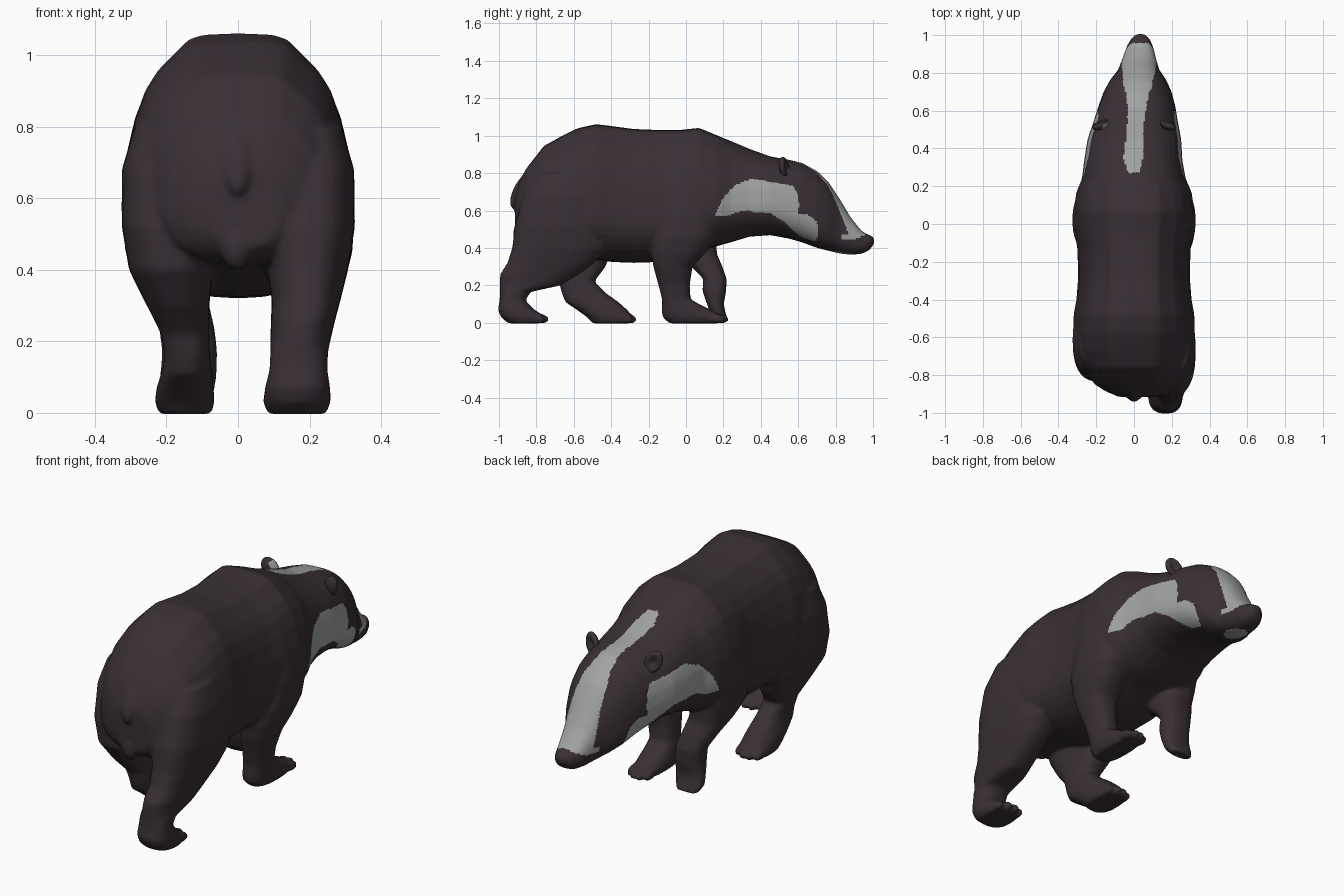
import bpy, bmesh, math
from mathutils import Vector, Matrix


def material(name, rgb):
    m = bpy.data.materials.new(name)
    m.diffuse_color = (*rgb, 1)
    return m


dark = material("dark fur", (0.041, 0.029, 0.036))
pale = material("pale grey fur", (0.36, 0.365, 0.365))


def sgn_pow(v, e):
    return math.copysign(abs(v) ** e, v)


def lookup(table, t):
    for (t0, v0), (t1, v1) in zip(table, table[1:]):
        if t0 <= t < t1:
            return v0 + (v1 - v0) * (t - t0) / (t1 - t0)
    return None


# Sideways drift of the spine along y: the head turns slightly to the right
spine = [(-2, 0.02), (-0.85, 0.018), (-0.7, 0), (0.2, 0), (0.35, -0.004), (0.5, 0.005),
         (0.6, 0.014), (0.8, 0.024), (1.0, 0.034), (2, 0.034)]
# Upper half of the trunk section: flat back, bevelled shoulder line
back = [(1, 0), (0.97, 0.28), (0.9, 0.5), (0.81, 0.67), (0.7, 0.785), (0.56, 0.88),
        (0.43, 0.965), (0.3, 0.992), (0, 1)]


def loft(bm, rings):
    """Skin a list of equal-length point rings and close both ends."""
    rows = [[bm.verts.new(p) for p in r] for r in rings]
    n = len(rows[0])
    for a, b in zip(rows, rows[1:]):
        for i in range(n):
            j = (i + 1) % n
            bm.faces.new((a[i], a[j], b[j], b[i]))
    bm.faces.new(rows[0][::-1])
    bm.faces.new(rows[-1])


def body_ring(y, w, top, bot, wide):
    cx, n = lookup(spine, y), 2 * (len(back) - 1)
    pts = []
    for i in range(2 * n):
        a = math.pi * i / n
        c, s = sgn_pow(math.cos(a), 0.86), sgn_pow(math.sin(a), 0.86)
        if i <= n and y < 0.2:
            k = min(i, n - i)
            c, s = back[k][0] * (1 if i <= n / 2 else -1), back[k][1]
        pts.append(Vector((cx + w * c, y, wide + s * ((top - wide) if s > 0 else (wide - bot)))))
    return pts


def leg_ring(z, y0, y1, x0, x1, n=24):
    pts = []
    for i in range(n):
        a = 2 * math.pi * i / n
        pts.append(Vector(((x0 + x1) / 2 + (x1 - x0) / 2 * sgn_pow(math.cos(a), 0.8),
                           (y0 + y1) / 2 + (y1 - y0) / 2 * sgn_pow(math.sin(a), 0.8), z)))
    return pts


def blob(bm, c, r, tilt=0):
    m = Matrix.Translation(c) @ Matrix.Rotation(tilt, 4, 'X') @ Matrix.Diagonal((*r, 1))
    return bmesh.ops.create_uvsphere(bm, u_segments=20, v_segments=14, radius=1, matrix=m)["verts"]


# Trunk, neck and head: y, half width, top, bottom, height of widest point
trunk = [(-0.915, 0.10, 0.69, 0.46, 0.58), (-0.885, 0.17, 0.77, 0.44, 0.58),
         (-0.85, 0.225, 0.83, 0.42, 0.58), (-0.76, 0.28, 0.945, 0.41, 0.58),
         (-0.67, 0.31, 0.995, 0.40, 0.58), (-0.58, 0.32, 1.04, 0.38, 0.58),
         (-0.48, 0.32, 1.062, 0.34, 0.58), (-0.40, 0.305, 1.052, 0.325, 0.58),
         (-0.28, 0.296, 1.036, 0.32, 0.58), (-0.13, 0.30, 1.03, 0.325, 0.58),
         (-0.04, 0.315, 1.03, 0.35, 0.60), (0.07, 0.32, 1.042, 0.39, 0.61),
         (0.17, 0.305, 1.0, 0.41, 0.62), (0.24, 0.275, 0.972, 0.43, 0.63),
         (0.34, 0.26, 0.93, 0.46, 0.64), (0.45, 0.248, 0.89, 0.468, 0.64),
         (0.55, 0.222, 0.872, 0.45, 0.62), (0.62, 0.205, 0.855, 0.43, 0.60),
         (0.70, 0.18, 0.812, 0.40, 0.56), (0.76, 0.15, 0.755, 0.385, 0.52),
         (0.82, 0.107, 0.665, 0.37, 0.48), (0.88, 0.088, 0.565, 0.363, 0.455),
         (0.94, 0.07, 0.49, 0.368, 0.43), (0.98, 0.05, 0.468, 0.388, 0.43),
         (1.006, 0.022, 0.457, 0.42, 0.44)]
bm = bmesh.new()
loft(bm, [body_ring(*r) for r in trunk])

# Legs, from the ground up: z, rear y, front y, x range
hind_right = [(-0.003, -0.95, -0.77, 0.085, 0.245), (0.03, -0.99, -0.75, 0.07, 0.26),
              (0.07, -1.006, -0.81, 0.075, 0.258), (0.12, -0.997, -0.86, 0.088, 0.25),
              (0.165, -0.994, -0.83, 0.09, 0.252), (0.20, -0.997, -0.67, 0.09, 0.258),
              (0.26, -0.994, -0.57, 0.092, 0.272), (0.32, -0.955, -0.49, 0.094, 0.288),
              (0.40, -0.93, -0.42, 0.08, 0.308), (0.52, -0.915, -0.42, 0.06, 0.327),
              (0.68, -0.87, -0.43, 0.06, 0.325), (0.80, -0.80, -0.46, 0.08, 0.29)]
hind_left = [(-0.003, -0.50, -0.29, -0.22, -0.075), (0.03, -0.53, -0.28, -0.233, -0.065),
             (0.07, -0.585, -0.315, -0.228, -0.068), (0.11, -0.645, -0.36, -0.215, -0.072),
             (0.16, -0.665, -0.43, -0.205, -0.078), (0.22, -0.68, -0.49, -0.215, -0.08),
             (0.30, -0.755, -0.43, -0.255, -0.08), (0.40, -0.825, -0.39, -0.305, -0.07),
             (0.52, -0.835, -0.40, -0.325, -0.06), (0.68, -0.80, -0.43, -0.325, -0.06),
             (0.80, -0.75, -0.46, -0.29, -0.08)]
front_right = [(-0.003, -0.09, 0.18, 0.085, 0.205), (0.03, -0.125, 0.20, 0.07, 0.22),
               (0.06, -0.13, 0.15, 0.075, 0.222), (0.09, -0.128, 0.09, 0.082, 0.222),
               (0.125, -0.128, 0.025, 0.09, 0.224), (0.20, -0.147, 0.02, 0.095, 0.24),
               (0.30, -0.175, 0.035, 0.10, 0.275), (0.37, -0.185, 0.10, 0.10, 0.30),
               (0.45, -0.185, 0.16, 0.09, 0.32), (0.58, -0.15, 0.19, 0.08, 0.327),
               (0.72, -0.10, 0.17, 0.08, 0.31)]
front_left = [(0.015, 0.165, 0.225, -0.205, -0.085), (0.05, 0.13, 0.212, -0.222, -0.068),
              (0.10, 0.112, 0.202, -0.218, -0.06), (0.17, 0.088, 0.215, -0.212, -0.058),
              (0.235, 0.092, 0.217, -0.22, -0.065), (0.30, 0.03, 0.195, -0.25, -0.08),
              (0.37, -0.06, 0.165, -0.285, -0.09), (0.45, -0.14, 0.165, -0.315, -0.09),
              (0.58, -0.15, 0.19, -0.327, -0.08), (0.72, -0.10, 0.17, -0.31, -0.08)]
for leg in (hind_right, hind_left, front_right, front_left):
    loft(bm, [leg_ring(*r) for r in leg])

# Toes: inner x, outer x, toe-tip y
for x0, x1, tip in ((0.08, 0.25, -0.735), (-0.225, -0.075, -0.265), (0.08, 0.21, 0.225)):
    for k in range(4):
        x = x0 + (x1 - x0) * (k + 0.5) / 4
        y = tip - (0.045 if k in (1, 2) else 0.065)
        blob(bm, (x, y, 0.024), (0.02, 0.05, 0.026), -0.2)

# Stub tail and the fold below it
blob(bm, (0, -0.885, 0.70), (0.045, 0.042, 0.10), -0.43)
blob(bm, (-0.005, -0.885, 0.47), (0.045, 0.04, 0.07))
bmesh.ops.recalc_face_normals(bm, faces=bm.faces)

# Fuse trunk, legs and tail into one smooth skin
me = bpy.data.meshes.new("rough_body")
bm.to_mesh(me)
bm.free()
rough = bpy.data.objects.new("rough_body", me)
bpy.context.collection.objects.link(rough)
mod = rough.modifiers.new("fuse", 'REMESH')
mod.mode = 'VOXEL'
mod.voxel_size = 0.009
mod = rough.modifiers.new("soften", 'SMOOTH')
mod.factor = 0.5
mod.iterations = 8
dg = bpy.context.evaluated_depsgraph_get()
skin = bpy.data.meshes.new_from_object(rough.evaluated_get(dg))
bpy.data.objects.remove(rough)
skin.name = "body"
body = bpy.data.objects.new("body", skin)
bpy.context.collection.objects.link(body)
skin.materials.clear()
skin.materials.append(dark)
skin.materials.append(pale)

# Fur markings: crown stripe half widths along y, lower edge of the muzzle
# blaze in (y, z), cheek patch outline in (y, z)
stripe = [(0.27, 0.03), (0.35, 0.052), (0.5, 0.042), (0.6, 0.048), (0.7, 0.06)]
blaze = [(0.70, 0.80), (0.76, 0.73), (0.80, 0.65), (0.84, 0.55), (0.872, 0.46),
         (0.90, 0.445), (0.958, 0.47)]
cheek = [(0.155, 0.57), (0.20, 0.67), (0.26, 0.735), (0.35, 0.77), (0.45, 0.755), (0.57, 0.735),
         (0.597, 0.69), (0.605, 0.63), (0.60, 0.585), (0.66, 0.575), (0.70, 0.54), (0.71, 0.47),
         (0.69, 0.435), (0.62, 0.455), (0.57, 0.495), (0.52, 0.545), (0.45, 0.585), (0.30, 0.60),
         (0.22, 0.57)]


def inside(y, z, poly):
    hit = False
    for (y0, z0), (y1, z1) in zip(poly, poly[1:] + poly[:1]):
        if (z0 > z) != (z1 > z) and y < y0 + (z - z0) * (y1 - y0) / (z1 - z0):
            hit = not hit
    return hit


def is_pale(c):
    x, y, z = abs(c.x - lookup(spine, c.y)), c.y, c.z
    half, low = lookup(stripe, y), lookup(blaze, y)
    if half and z > 0.65 and x < half:
        return True
    if low and z > low and x < 0.12:
        return True
    if 0.83 < y < 0.90 and 0.445 < z < 0.475:
        return True
    if x > 0.05 and inside(y, z, cheek):
        return True
    return ((y - 0.82) / 0.075) ** 2 + (x / 0.05) ** 2 < 1 and z < 0.41  # chin


for p in skin.polygons:
    p.use_smooth = True
    p.material_index = 1 if is_pale(p.center) else 0

# Ears: flattened cups, the left one with a pale patch on its inner back
for side, name in ((1, "right_ear"), (-1, "left_ear")):
    bm = bmesh.new()
    verts = blob(bm, (0, 0, 0), (0.042, 0.026, 0.06))
    for v in verts:
        r = math.hypot(v.co.x / 0.042, v.co.z / 0.06)
        if v.co.y > 0 and r < 0.8:
            v.co.y -= 0.032 * (1 - r / 0.8)
    for f in bm.faces:
        f.smooth = True
        c = f.calc_center_median()
        f.material_index = int(side < 0 and c.y < 0 and c.z < 0.04 and c.x > 0.01)
    me = bpy.data.meshes.new(name)
    bm.to_mesh(me)
    bm.free()
    me.materials.append(dark)
    me.materials.append(pale)
    ear = bpy.data.objects.new(name, me)
    ear.location = (side * 0.178, 0.525, 0.83)
    ear.rotation_euler = (0.1, side * 0.45, side * -0.3)
    bpy.context.collection.objects.link(ear)
